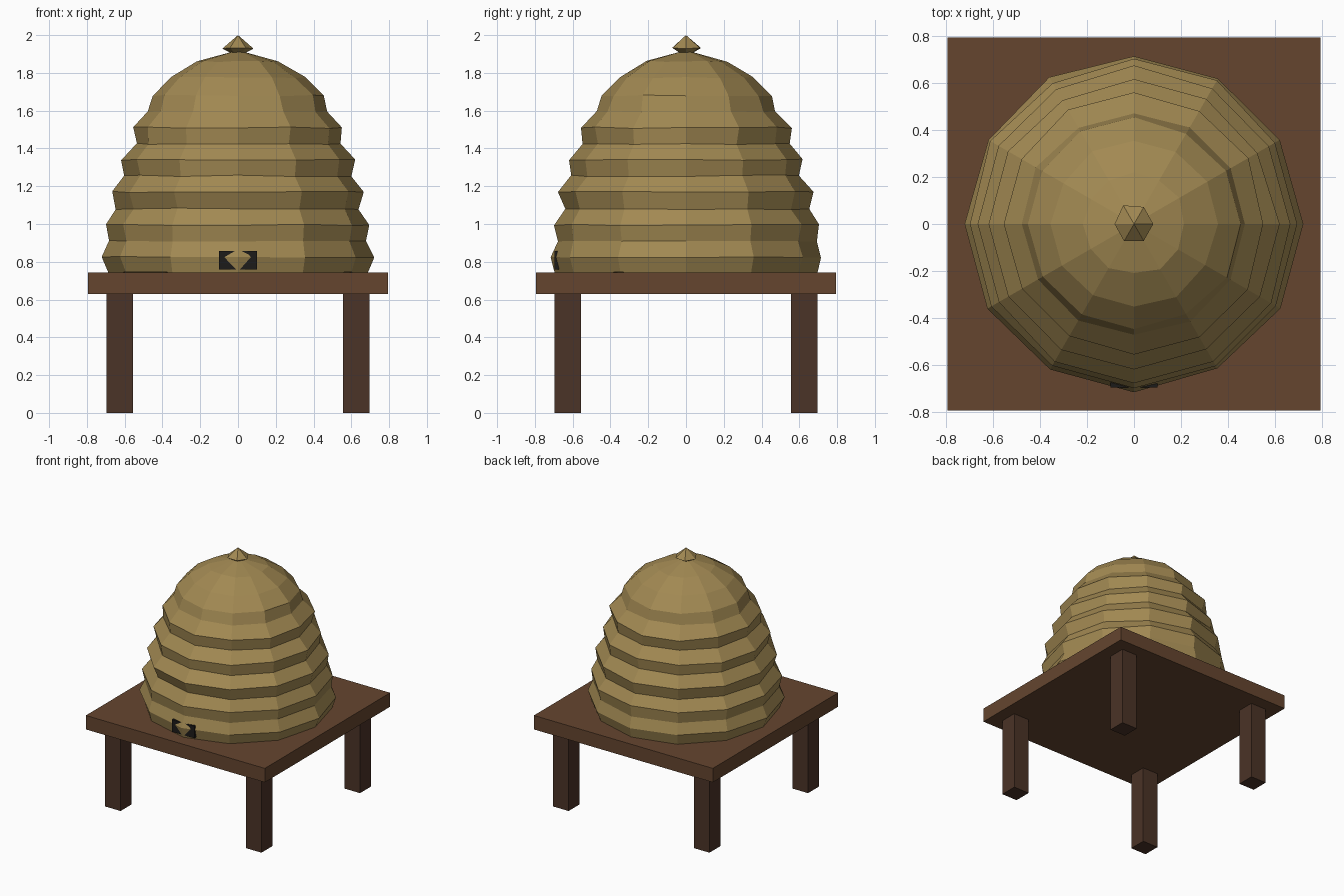
import bpy, bmesh, math, random

if "Cube" in bpy.data.objects:
    bpy.data.objects.remove(bpy.data.objects["Cube"])

random.seed(4)


def material(name, rgb):
    m = bpy.data.materials.new(name)
    m.diffuse_color = (*rgb, 1)
    m.use_nodes = True
    m.node_tree.nodes["Principled BSDF"].inputs["Base Color"].default_value = m.diffuse_color
    return m


STRAW = material("straw", (0.36, 0.25, 0.085))
WOOD = material("wood", (0.13, 0.06, 0.028))
DARK_WOOD = material("dark_wood", (0.07, 0.033, 0.02))
BLACK = material("black", (0.012, 0.011, 0.01))


def box(name, lo, hi, mat):
    bpy.ops.mesh.primitive_cube_add(size=1, location=[(a + b) / 2 for a, b in zip(lo, hi)])
    ob = bpy.context.object
    ob.name = name
    ob.scale = [b - a for a, b in zip(lo, hi)]
    bpy.ops.object.transform_apply(location=False, rotation=False, scale=True)
    ob.data.materials.append(mat)
    return ob


def lathe(name, bottom, profile, top, sides, jitter, mat):
    """Faceted solid of revolution, slightly irregular, with a point at each end."""
    bm = bmesh.new()
    rings = []
    for r, z in profile:
        ring = []
        for i in range(sides):
            a = 2 * math.pi * i / sides
            rr = r + random.uniform(-jitter, jitter)
            ring.append(bm.verts.new((rr * math.cos(a), rr * math.sin(a),
                                      z + random.uniform(-jitter, jitter) * 0.5)))
        rings.append(ring)
    low, high = bm.verts.new((0, 0, bottom)), bm.verts.new((0, 0, top))
    for i in range(sides):
        j = (i + 1) % sides
        bm.faces.new((low, rings[0][j], rings[0][i]))
        bm.faces.new((high, rings[-1][i], rings[-1][j]))
        for a, b in zip(rings, rings[1:]):
            bm.faces.new((a[i], a[j], b[j], b[i]))
    bmesh.ops.recalc_face_normals(bm, faces=bm.faces)
    me = bpy.data.meshes.new(name)
    bm.to_mesh(me)
    bm.free()
    me.materials.append(mat)
    ob = bpy.data.objects.new(name, me)
    bpy.context.collection.objects.link(ob)
    return ob


# Stand: square board on four legs
box("stand_board", (-0.795, -0.795, 0.63), (0.795, 0.795, 0.742), WOOD)
for sx, side in ((-1, "left"), (1, "right")):
    for sy, end in ((-1, "front"), (1, "back")):
        x, y = sx * 0.626, sy * 0.626
        box(f"{end}_{side}_leg", (x - 0.069, y - 0.069, 0), (x + 0.069, y + 0.069, 0.632), DARK_WOOD)

# Coiled straw dome
coils = [(0.69, 0.742), (0.715, 0.825), (0.685, 0.91), (0.70, 0.995), (0.645, 1.08),
         (0.67, 1.17), (0.60, 1.255), (0.613, 1.34), (0.543, 1.425), (0.556, 1.51),
         (0.475, 1.595), (0.45, 1.68), (0.353, 1.775), (0.215, 1.86)]
lathe("straw_hive", 0.742, coils, 1.92, 12, 0.008, STRAW)

# Knob on the crown
lathe("top_knob", 1.885, [(0.087, 1.93)], 2.0, 6, 0.006, STRAW)

# Entrance at the front
box("entrance", (-0.1, -0.697, 0.76), (0.1, -0.62, 0.857), BLACK)
